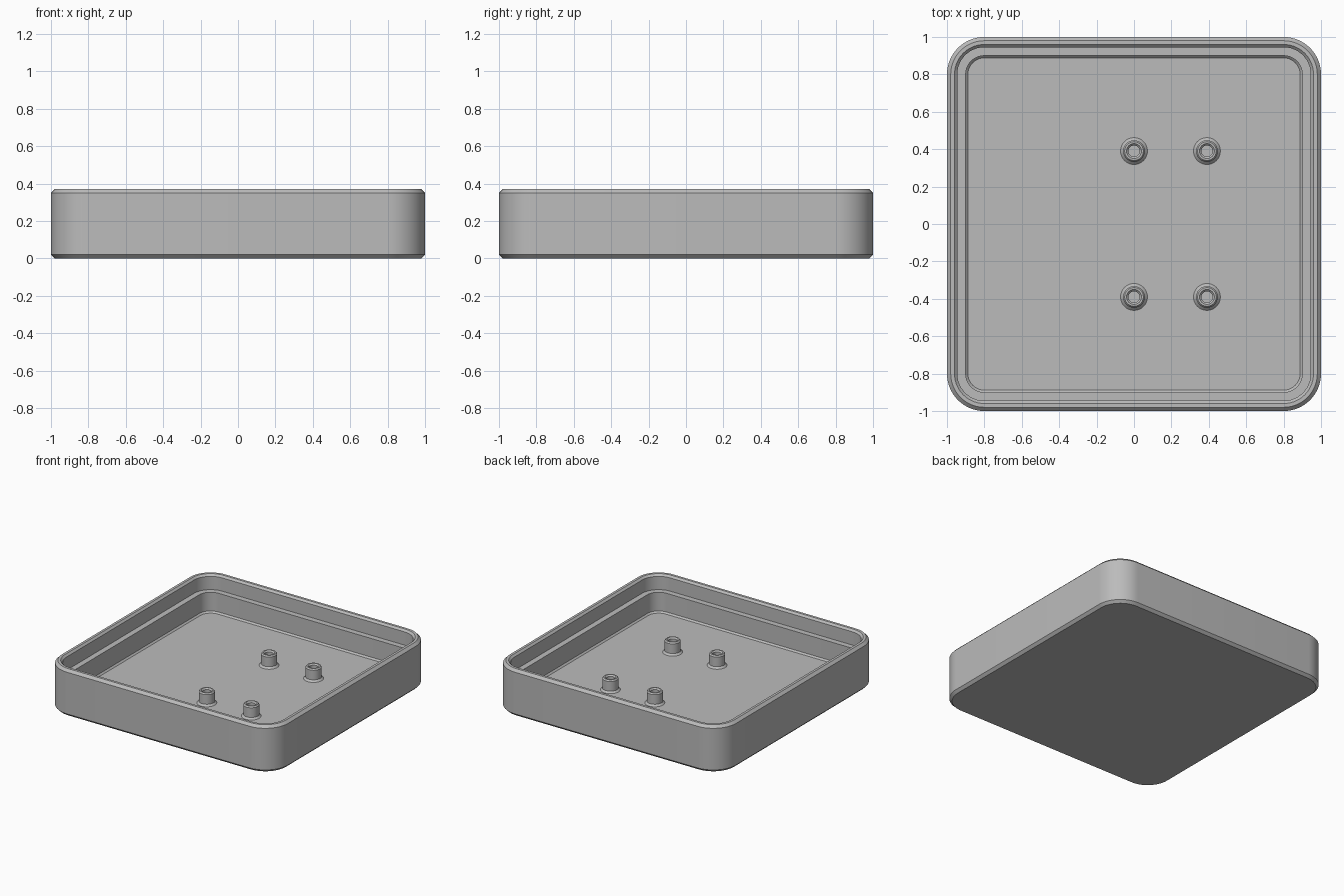
import bpy
import bmesh
from math import cos, sin, pi, radians

cube = bpy.data.objects.get("Cube")
if cube:
    bpy.data.objects.remove(cube, do_unlink=True)

grey = bpy.data.materials.new("plain grey")
grey.use_nodes = True
colour = (0.5, 0.5, 0.5, 1)
grey.diffuse_color = colour
grey.node_tree.nodes["Principled BSDF"].inputs["Base Color"].default_value = colour


def rounded_square(half, radius, steps):
    """Outline of a square with round corners; a circle when half == radius."""
    points = []
    for corner in range(4):
        mid = corner * pi / 2 + pi / 4
        cx = (half - radius) * (1 if cos(mid) > 0 else -1)
        cy = (half - radius) * (1 if sin(mid) > 0 else -1)
        for i in range(steps + 1):
            a = corner * pi / 2 + i / steps * pi / 2
            points.append((cx + radius * cos(a), cy + radius * sin(a)))
    return points


def stacked_shell(name, profile, corner_radius, steps, location=(0, 0, 0), cap_start=True):
    """Joins outlines of (half width, height) into a skin, capped at its ends."""
    bm = bmesh.new()
    loops = []
    for half, z in profile:
        radius = half if corner_radius is None else corner_radius - (1 - half)
        loops.append([bm.verts.new((x, y, z)) for x, y in rounded_square(half, radius, steps)])
    for low, high in zip(loops, loops[1:]):
        n = len(low)
        for i in range(n):
            j = (i + 1) % n
            bm.faces.new((low[i], low[j], high[j], high[i]))
    if cap_start:
        bm.faces.new(loops[0][::-1])
    bm.faces.new(loops[-1])
    bmesh.ops.remove_doubles(bm, verts=bm.verts, dist=0.0001)
    mesh = bpy.data.meshes.new(name)
    bm.to_mesh(mesh)
    bm.free()
    mesh.materials.append(grey)
    obj = bpy.data.objects.new(name, mesh)
    obj.location = location
    bpy.context.collection.objects.link(obj)
    bpy.ops.object.select_all(action='DESELECT')
    obj.select_set(True)
    bpy.context.view_layer.objects.active = obj
    bpy.ops.object.shade_smooth_by_angle(angle=radians(30))
    return obj


# Tray: chamfered base, outer wall, rim, inner ledge, lower wall and floor
FLOOR = 0.09
tray_profile = [
    (0.98, 0), (1, 0.02), (1, 0.35), (0.98, 0.37),
    (0.96, 0.37), (0.945, 0.355), (0.945, 0.25),
    (0.9, 0.25), (0.9, FLOOR + 0.012), (0.888, FLOOR),
]
stacked_shell("tray", tray_profile, 0.2, 14)

# Standoffs: flared foot, post, chamfered top and a countersunk blind hole
post_profile = [
    (0.072, 0), (0.058, 0.014), (0.058, 0.09), (0.05, 0.1),
    (0.04, 0.1), (0.03, 0.09), (0.03, 0.012),
]
for side, x in (("right", 0), ("left", 0.39)):
    for end, y in (("front", -0.39), ("back", 0.39)):
        stacked_shell(f"{end}_{side}_standoff", post_profile, None, 8,
                      (x, y, FLOOR), cap_start=False)
